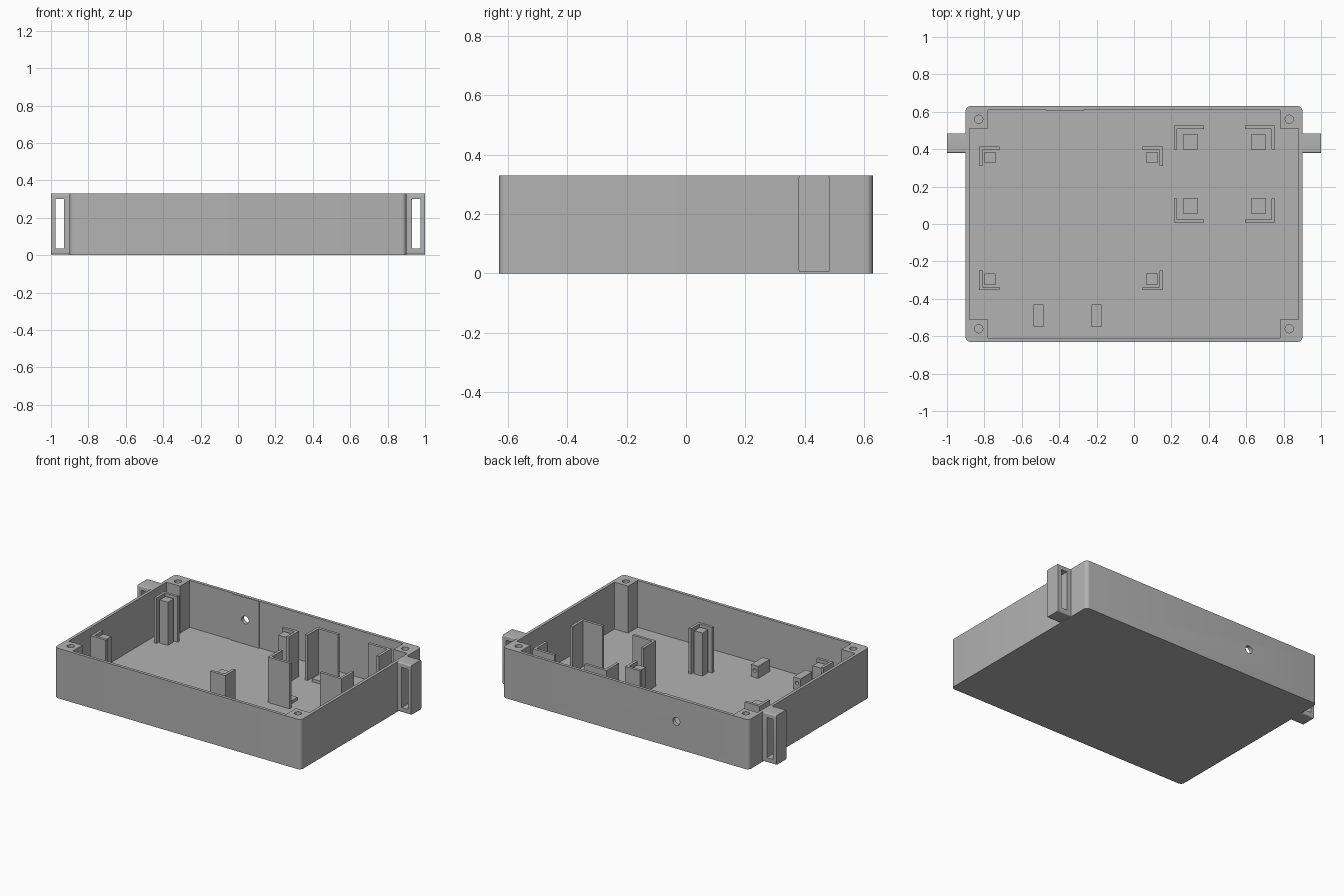
import bpy, bmesh
from math import pi
from mathutils import Vector, Matrix

old = bpy.data.objects.get("Cube")
if old:
    bpy.data.objects.remove(old, do_unlink=True)

GREY = bpy.data.materials.new("grey plastic")
GREY.use_nodes = True
GREY.diffuse_color = (0.45, 0.45, 0.45, 1)
GREY.node_tree.nodes["Principled BSDF"].inputs["Base Color"].default_value = (0.45, 0.45, 0.45, 1)

HX, HY, H = 0.9, 0.63, 0.33      # half width, half depth, height
WALL, FLOOR, CORNER = 0.02, 0.02, 0.12
SINK = 0.005                     # overlap of parts into the floor


def finish(name, bm):
    bmesh.ops.recalc_face_normals(bm, faces=bm.faces)
    mesh = bpy.data.meshes.new(name)
    bm.to_mesh(mesh)
    bm.free()
    mesh.materials.append(GREY)
    ob = bpy.data.objects.new(name, mesh)
    bpy.context.collection.objects.link(ob)
    return ob


def prism(name, points, z0, z1):
    bm = bmesh.new()
    bottom = [bm.verts.new((x, y, z0)) for x, y in points]
    top = [bm.verts.new((x, y, z1)) for x, y in points]
    bm.faces.new(bottom)
    bm.faces.new(top)
    for i in range(len(points)):
        bm.faces.new((bottom[i - 1], bottom[i], top[i], top[i - 1]))
    return finish(name, bm)


def box(name, x0, x1, y0, y1, z0, z1, round_axis=None, radius=0.0):
    """Box, with the edges along one axis optionally rounded."""
    bm = bmesh.new()
    size = Vector((x1 - x0, y1 - y0, z1 - z0))
    centre = Vector((x0 + x1, y0 + y1, z0 + z1)) / 2
    bmesh.ops.create_cube(bm, size=1, matrix=Matrix.LocRotScale(centre, None, size))
    if round_axis is not None:
        edges = [e for e in bm.edges
                 if abs((e.verts[0].co - e.verts[1].co).normalized()[round_axis]) > 0.9]
        bmesh.ops.bevel(bm, geom=edges, offset=radius, segments=6, profile=0.5, affect='EDGES')
    return finish(name, bm)


def rod(centre, radius, length, along_y=False):
    bm = bmesh.new()
    turn = Matrix.Rotation(pi / 2 if along_y else 0, 4, 'X')
    bmesh.ops.create_cone(bm, cap_ends=True, segments=32, radius1=radius, radius2=radius,
                          depth=length, matrix=Matrix.Translation(centre) @ turn)
    return finish("cutter", bm)


def cut(ob, cutter):
    bpy.context.view_layer.objects.active = ob
    mod = ob.modifiers.new("cut", 'BOOLEAN')
    mod.operation, mod.solver, mod.object = 'DIFFERENCE', 'EXACT', cutter
    bpy.ops.object.modifier_apply(modifier=mod.name)
    bpy.data.objects.remove(cutter, do_unlink=True)


def smooth(ob):
    bpy.ops.object.select_all(action='DESELECT')
    ob.select_set(True)
    bpy.context.view_layer.objects.active = ob
    bpy.ops.object.shade_smooth_by_angle(angle=pi / 6)


# Open tray with solid screw corners
tray = box("tray", -HX, HX, -HY, HY, 0, H, round_axis=2, radius=0.025)
ix, iy, cx, cy = HX - WALL, HY - WALL, HX - CORNER, HY - CORNER
quarter = [(ix, cy), (cx, cy), (cx, iy)]
cross = (quarter + [(-x, y) for x, y in reversed(quarter)]
         + [(-x, -y) for x, y in quarter] + [(x, -y) for x, y in reversed(quarter)])
cut(tray, prism("cutter", cross, FLOOR, H + 0.1))
for sx in (-1, 1):
    for sy in (-1, 1):
        cut(tray, rod((sx * 0.83, sy * 0.56, H), 0.022, 0.4))

# Cable hole through the back wall and its thicker inner panel
panel = box("cable_hole_panel", -0.47, -0.27, iy - 0.006, iy + SINK, FLOOR - SINK, H - 0.001)
for ob in (tray, panel):
    cut(ob, rod((-0.37, HY, 0.18), 0.026, 0.2, along_y=True))
    smooth(ob)

# Slotted strap lugs on both sides
for side, s in (("left", 1), ("right", -1)):
    xs = sorted((s * (HX - 0.01), s * 1.0))
    lug = box(side + "_strap_lug", *xs, 0.38, 0.485, 0.004, H, round_axis=0, radius=0.008)
    xs = sorted((s * 0.93, s * 0.975))
    cut(lug, box("cutter", *xs, 0.3, 0.6, 0.035, 0.3))
    smooth(lug)


def support(name, px, py, half, post_top, gap, arm_x, arm_y, sx, sy):
    """Square post with an L-shaped guard around its outer corner."""
    base = FLOOR - SINK
    box(name + "_post", px - half, px + half, py - half, py + half, base, post_top)
    i = half + gap
    o = i + 0.018
    shape = [(o, o), (o - arm_x, o), (o - arm_x, i), (i, i), (i, o - arm_y), (o, o - arm_y)]
    prism(name + "_guard", [(px + sx * x, py + sy * y) for x, y in shape], base, 0.32)


# Two sets of four board supports: tall posts and low posts
for sx, side in ((-1, "right"), (1, "left")):
    for sy, end in ((-1, "front"), (1, "back")):
        support(f"tall_{end}_{side}", -0.337 + sx * 0.433, 0.03 + sy * 0.325,
                0.03, 0.305, 0.011, 0.11, 0.105, sx, sy)
        support(f"low_{end}_{side}", 0.483 + sx * 0.182, 0.267 + sy * 0.172,
                0.04, 0.04, 0.03, 0.16, 0.13, sx, sy)

# Small drilled blocks near the front wall
for n, x in enumerate((-0.51, -0.2), 1):
    block = box(f"clamp_block_{n}", x - 0.026, x + 0.026, -0.552, -0.43, FLOOR - SINK, 0.1)
    cut(block, rod((x, -0.43, 0.065), 0.012, 0.16, along_y=True))
    smooth(block)
